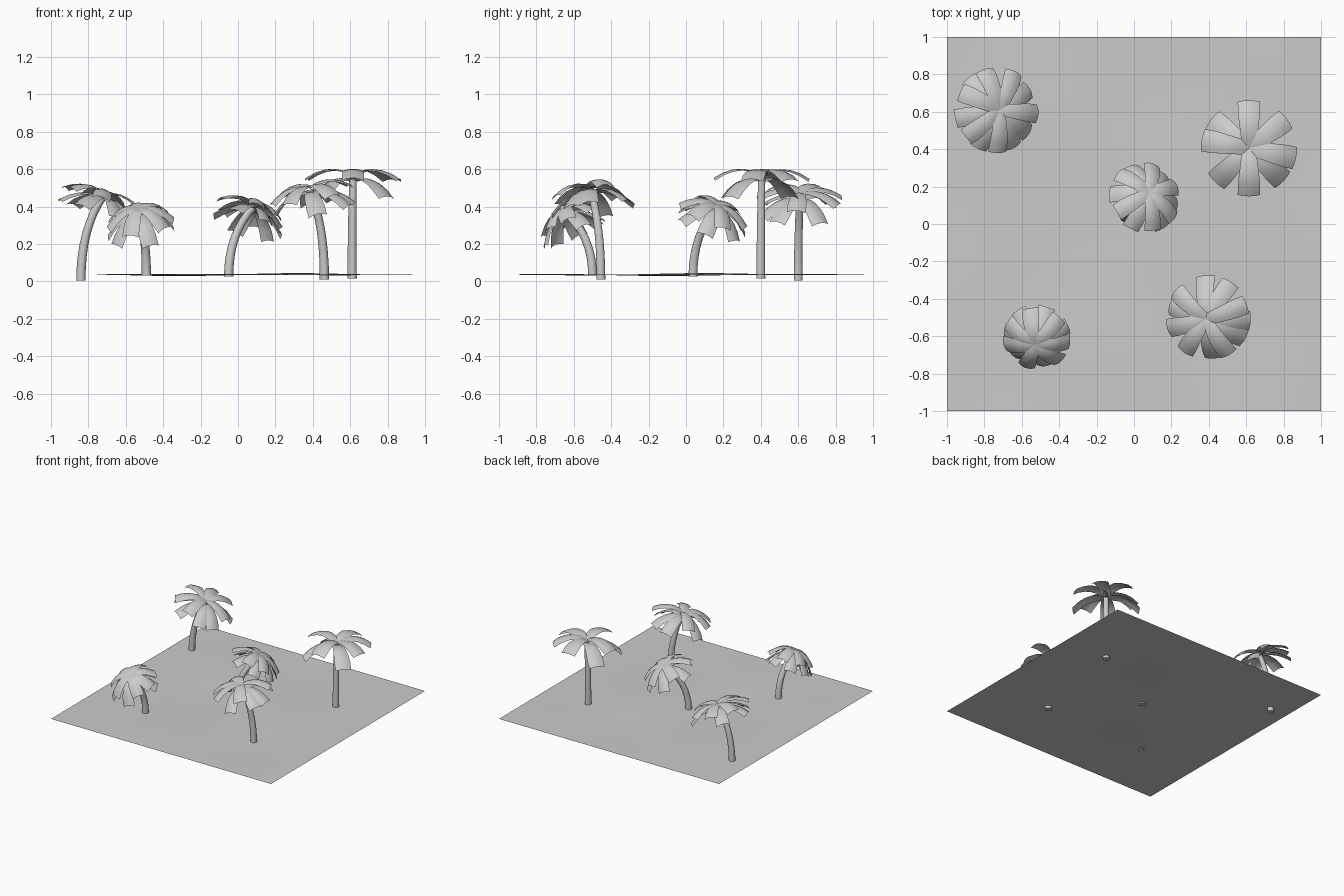
import bpy, bmesh, math
from math import sin, cos, pi, radians
from mathutils import Vector

if "Cube" in bpy.data.objects:
    bpy.data.objects.remove(bpy.data.objects["Cube"])


def finish(bm, name, angle=40):
    me = bpy.data.meshes.new(name)
    bm.to_mesh(me)
    bm.free()
    ob = bpy.data.objects.new(name, me)
    bpy.context.collection.objects.link(ob)
    bpy.ops.object.select_all(action='DESELECT')
    ob.select_set(True)
    bpy.context.view_layer.objects.active = ob
    bpy.ops.object.shade_smooth_by_angle(angle=radians(angle))
    return ob


def bridge_rows(bm, rows, closed=False):
    n = len(rows[0])
    for a, b in zip(rows, rows[1:]):
        for i in range(n if closed else n - 1):
            j = (i + 1) % n
            bm.faces.new((a[i], a[j], b[j], b[i]))


def trunk(name, base, top):
    # rises vertically, then bends towards the crown
    base, top = Vector(base), Vector(top)
    ctrl = Vector((base.x, base.y, base.z + (top.z - base.z) * 0.62))
    bm = bmesh.new()
    rows, sides, segs = [], 10, 8
    for k in range(segs + 1):
        t = k / segs
        p = base * (1 - t) ** 2 + ctrl * 2 * t * (1 - t) + top * t * t
        tan = ((ctrl - base) * (1 - t) + (top - ctrl) * t).normalized()
        q = Vector((0, 0, 1)).rotation_difference(tan)
        r = 0.025 - 0.005 * t
        rows.append([bm.verts.new(p + q @ Vector((r * cos(2 * pi * i / sides), r * sin(2 * pi * i / sides), 0)))
                     for i in range(sides)])
    bridge_rows(bm, rows, True)
    bm.faces.new(rows[0][::-1])
    bm.faces.new(rows[-1])
    finish(bm, name)
    return (top - ctrl).normalized()


def leaf(bm, hub, tilt, angle, length, half_width, rise, droop):
    # broad arched strip with a blunt, flared tip
    ca, sa = cos(radians(angle)), sin(radians(angle))
    rows = []
    for k in range(6):
        s = k / 5
        w = half_width * (0.6 + 0.4 * min(1, s * 1.3))
        row = []
        for u in (-1, -0.5, 0, 0.5, 1):
            r = length * s - 0.008 * s * u * u
            z = rise * s - droop * s * s - 0.014 * u * u * (0.4 + 0.6 * s)
            v = Vector((r * ca - u * w * sa, r * sa + u * w * ca, z))
            row.append(bm.verts.new(hub + tilt @ v))
        rows.append(row)
    # winding chosen so that faces look upwards
    bridge_rows(bm, [r[::-1] for r in rows[::-1]])
    bmesh.ops.recalc_face_normals(bm, faces=bm.faces)


def crown(name, hub, axis, length, half_width, upper, lower, shape):
    up = Vector((0, 0, 1))
    tilt = up.rotation_difference((axis + up).normalized())
    hub = Vector(hub)
    rise, droop = shape
    bm = bmesh.new()
    for i, a in enumerate(upper):
        leaf(bm, hub, tilt, a, length, half_width, rise, droop)
    for a in lower:
        leaf(bm, hub - Vector((0, 0, 0.03)), tilt, a, length * 0.99, half_width, rise * 0.7, droop * 1.15)
    for f in bm.faces:
        f.normal_update()
        if f.normal.z < 0:
            f.normal_flip()
    finish(bm, name, 60)


# gently rolling ground sheet
bm = bmesh.new()
bmesh.ops.create_grid(bm, x_segments=20, y_segments=20, size=1)
for v in bm.verts:
    x, y = v.co.x, v.co.y
    fade = (1 - x * x) * (1 - y * y)
    v.co.z = 0.036 + 0.009 * fade * sin(4.1 * x + 1.3 * y) * cos(3.7 * y - 1.1 * x)
finish(bm, "ground")

# palms: trunk base, crown hub, leaf length, half width, upper and lower leaf angles, (rise, droop)
palms = {
    "back_left_palm": ((-0.84, 0.60, 0.005), (-0.72, 0.61, 0.475), 0.23, 0.050,
                       (155, 108, 65, -5, -90, -140), (30, -33, -62, -115, -168, 130), (0.09, 0.12)),
    "back_right_palm": ((0.61, 0.40, 0.015), (0.615, 0.405, 0.57), 0.257, 0.060,
                        (90, 38, -12, -90, 170), (142, -43, -135), (0.14, 0.16)),
    "middle_palm": ((-0.05, 0.037, 0.025), (0.08, 0.165, 0.415), 0.195, 0.046,
                    (75, 20, -35, -80, -150, 140), (48, -8, -58, -115, 175, 108), (0.06, 0.115)),
    "front_right_palm": ((0.462, -0.455, 0.01), (0.385, -0.51, 0.505), 0.228, 0.050,
                         (20, 140, 195, -125, -60), (95, 58, -85, -32, -5, 165), (0.10, 0.14)),
    "front_left_palm": ((-0.49, -0.50, 0.03), (-0.53, -0.645, 0.39), 0.182, 0.046,
                        (-5, 45, 100, 150, 192, -45, -110), (20, 72, 125, 172, -75, -142), (0.06, 0.135)),
}
for name, (base, hub, length, hw, upper, lower, shape) in palms.items():
    axis = trunk(name + "_trunk", base, (hub[0], hub[1], hub[2] - 0.02))
    crown(name + "_leaves", hub, axis, length, hw, upper, lower, shape)
